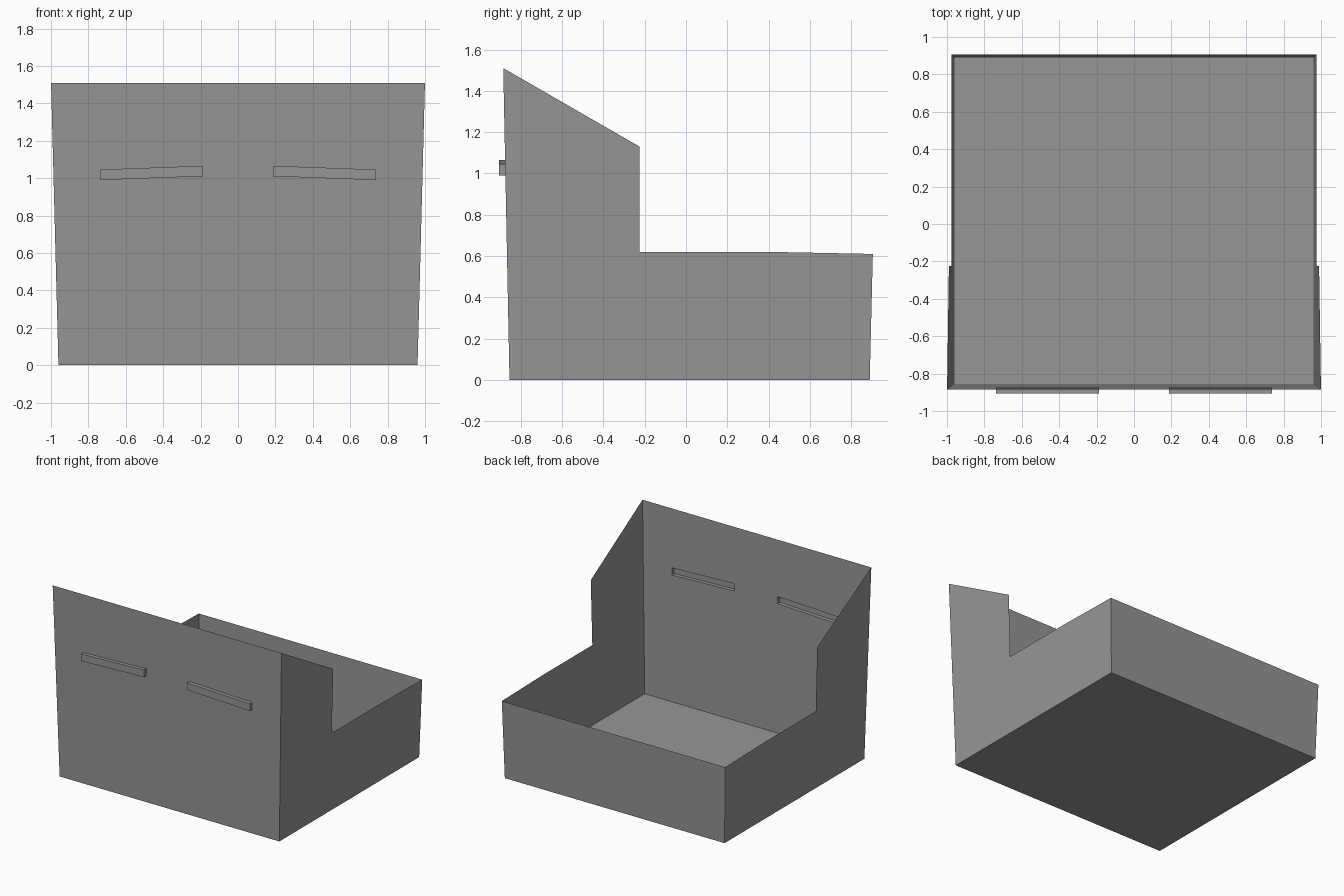
import bpy, bmesh

if "Cube" in bpy.data.objects:
    bpy.data.objects.remove(bpy.data.objects["Cube"])

grey = bpy.data.materials.new("plain grey")
grey.diffuse_color = (0.305, 0.305, 0.305, 1)
grey.use_nodes = True
grey.node_tree.nodes["Principled BSDF"].inputs["Base Color"].default_value = grey.diffuse_color


# Slightly flared walls: half width, front and back position at height z
def half_width(z):
    return 0.96 + 0.0262 * z


def front_y(z):
    return -0.855 - 0.02 * z


def back_y(z):
    return 0.89 + 0.0246 * z


def make_object(name, bm):
    mesh = bpy.data.meshes.new(name)
    bm.to_mesh(mesh)
    bm.free()
    mesh.materials.append(grey)
    obj = bpy.data.objects.new(name, mesh)
    bpy.context.collection.objects.link(obj)
    return obj


def sheet(name, points):
    bm = bmesh.new()
    bm.faces.new([bm.verts.new(p) for p in points])
    return make_object(name, bm)


TOP, RIM = 1.51, 0.61

# Floor, facing down
sheet("floor", [(-0.96, -0.855, 0), (-0.96, 0.89, 0), (0.96, 0.89, 0), (0.96, -0.855, 0)])

# Low back wall
w = half_width(RIM)
sheet("back_wall", [(0.96, 0.89, 0), (-0.96, 0.89, 0),
                    (-w, back_y(RIM), RIM), (w, back_y(RIM), RIM)])

# Side walls with sloped top and step down to the low rim
profile = [(front_y(0), 0), (back_y(0), 0), (back_y(RIM), RIM), (0.4, 0.62),
           (-0.225, 0.62), (-0.225, 1.13), (front_y(TOP), TOP)]
for name, s in (("right_wall", 1), ("left_wall", -1)):
    sheet(name, [(s * half_width(z), y, z) for y, z in profile[::s]])

# Tall front wall: a grid whose two slot cells become hollow grips pushed outward
bm = bmesh.new()
columns = [(-1, 0.99), (-0.737, 0.99), (-0.188, 1.01),
           (0.188, 1.01), (0.737, 0.99), (1, 0.99)]
grid = []
for x, slot in columns:
    column = []
    for z in (0, slot, slot + 0.056, TOP):
        px = x * half_width(z) if abs(x) == 1 else x
        column.append(bm.verts.new((px, front_y(z), z)))
    grid.append(column)
for i in range(5):
    for j in range(3):
        ring = [grid[i][j], grid[i + 1][j], grid[i + 1][j + 1], grid[i][j + 1]]
        if j == 1 and i in (1, 3):
            # Grip: outer face plus four sides, open towards the inside
            outer = [bm.verts.new((v.co.x, -0.905, v.co.z)) for v in ring]
            bm.faces.new(outer)
            for k in range(4):
                n = (k + 1) % 4
                bm.faces.new((ring[k], ring[n], outer[n], outer[k]))
        else:
            bm.faces.new(ring)
make_object("front_wall", bm)
